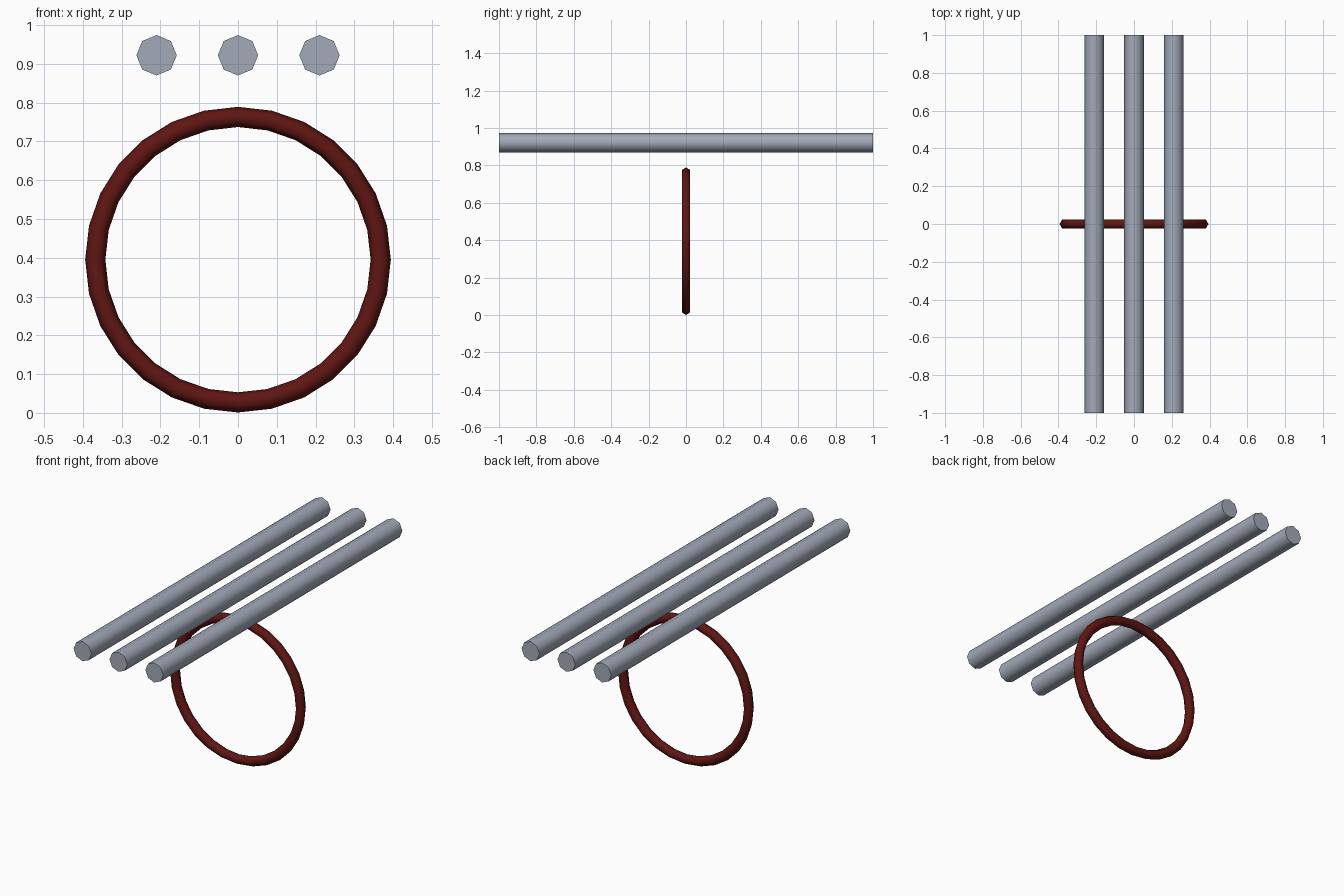
import bpy
import math

if "Cube" in bpy.data.objects:
    bpy.data.objects.remove(bpy.data.objects["Cube"])


def finish(name, mat):
    obj = bpy.context.object
    obj.name = name
    obj.data.materials.append(mat)
    bpy.ops.object.shade_smooth_by_angle(angle=math.radians(65))


def colour(name, rgb):
    mat = bpy.data.materials.new(name)
    mat.diffuse_color = (*rgb, 1)
    mat.use_nodes = True
    mat.node_tree.nodes["Principled BSDF"].inputs["Base Color"].default_value = mat.diffuse_color
    return mat


steel = colour("blue_grey", (0.36, 0.40, 0.48))
red = colour("dark_red", (0.115, 0.008, 0.006))

# Three parallel eight-sided bars running front to back
for name, x in (("left_bar", -0.21), ("middle_bar", 0.0), ("right_bar", 0.21)):
    bpy.ops.mesh.primitive_cylinder_add(
        vertices=8, radius=0.052, depth=2.0,
        location=(x, 0, 0.922), rotation=(math.pi / 2, 0, 0))
    finish(name, steel)

# Upright six-sided ring hanging below the bars
bpy.ops.mesh.primitive_torus_add(
    major_segments=28, minor_segments=6,
    major_radius=0.368, minor_radius=0.026,
    location=(0, 0, 0.395), rotation=(math.pi / 2, 0, 0))
finish("hanging_ring", red)
